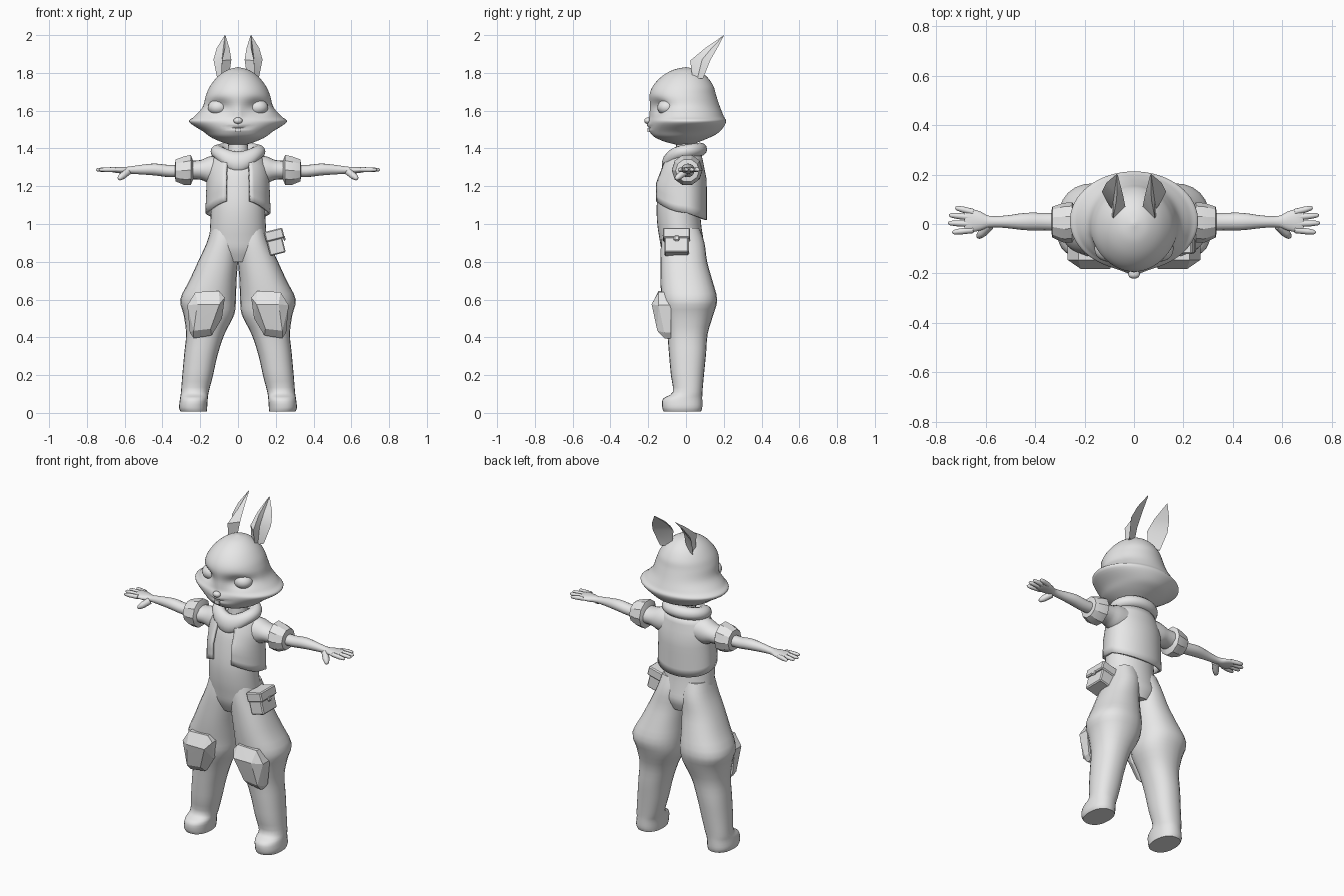
import bpy, bmesh, math
from mathutils import Vector, Matrix

if "Cube" in bpy.data.objects:
    bpy.data.objects.remove(bpy.data.objects["Cube"])

grey = bpy.data.materials.new("warm_grey")
grey.diffuse_color = (0.8, 0.8, 0.8, 1)
grey.use_nodes = True
grey.node_tree.nodes["Principled BSDF"].inputs["Base Color"].default_value = grey.diffuse_color


def finish(name, bm, mirror=False, angle=40):
    bmesh.ops.recalc_face_normals(bm, faces=bm.faces)
    me = bpy.data.meshes.new(name)
    bm.to_mesh(me)
    bm.free()
    me.materials.append(grey)
    ob = bpy.data.objects.new(name, me)
    bpy.context.collection.objects.link(ob)
    if mirror:
        ob.modifiers.new("mirror", 'MIRROR').use_bisect_axis[0] = False
        ob.modifiers["mirror"].use_mirror_merge = False
    bpy.ops.object.select_all(action='DESELECT')
    bpy.context.view_layer.objects.active = ob
    ob.select_set(True)
    if angle:
        bpy.ops.object.shade_smooth_by_angle(angle=math.radians(angle))
    return ob


def skin(rings, closed=True, caps=True):
    """Bridge a list of point rings into a surface."""
    bm = bmesh.new()
    vs = [[bm.verts.new(p) for p in r] for r in rings]
    n = len(vs[0])
    for a, b in zip(vs, vs[1:]):
        for i in range(n if closed else n - 1):
            j = (i + 1) % n
            bm.faces.new((a[i], a[j], b[j], b[i]))
    if caps:
        bm.faces.new(vs[0])
        bm.faces.new(vs[-1])
    return bm


def smooth_rows(rows, steps):
    """Catmull-Rom interpolation of section rows."""
    out = []
    for i in range(len(rows) - 1):
        p0, p1, p2, p3 = (rows[max(0, min(len(rows) - 1, i + k))] for k in (-1, 0, 1, 2))
        for s in range(steps):
            t = s / steps
            out.append([0.5 * (2 * b + (c - a) * t + (2 * a - 5 * b + 4 * c - d) * t * t
                               + (3 * b - a - 3 * c + d) * t ** 3)
                        for a, b, c, d in zip(p0, p1, p2, p3)])
    return out + [list(rows[-1])]


def loft(rows, n=20, steps=3, axis='z', power=1.0):
    """Rows are (position, min a, max a, min b, max b) of elliptical sections."""
    rings = []
    for t, a0, a1, b0, b1 in smooth_rows(rows, steps):
        ring = []
        for i in range(n):
            c, s = math.cos(math.tau * i / n), math.sin(math.tau * i / n)
            a = (a0 + a1) / 2 + (a1 - a0) / 2 * math.copysign(abs(c) ** power, c)
            b = (b0 + b1) / 2 + (b1 - b0) / 2 * math.copysign(abs(s) ** power, s)
            ring.append((a, b, t) if axis == 'z' else (t, a, b))
        rings.append(ring)
    return skin(rings)


def hull(points):
    bm = bmesh.new()
    for p in points:
        bm.verts.new(p)
    bmesh.ops.convex_hull(bm, input=bm.verts)
    return bm


def ball(name, centre, size, mirror=False):
    bm = bmesh.new()
    bmesh.ops.create_uvsphere(bm, u_segments=20, v_segments=14, radius=1)
    bmesh.ops.transform(bm, matrix=Matrix.LocRotScale(Vector(centre), None, Vector(size)), verts=bm.verts)
    return finish(name, bm, mirror)


def bump(x, z, cx, cz, sx, sz):
    return math.exp(-((x - cx) / sx) ** 2 - ((z - cz) / sz) ** 2)


# Head with eye sockets, muzzle and smile
head = [(1.42, .04, -.05, .03), (1.435, .09, -.11, .07), (1.46, .145, -.165, .13), (1.49, .185, -.185, .18),
        (1.54, .258, -.188, .212), (1.57, .23, -.182, .20), (1.62, .187, -.185, .18), (1.68, .17, -.193, .16),
        (1.73, .148, -.175, .145), (1.78, .108, -.13, .11), (1.815, .058, -.07, .06), (1.83, .005, -.005, .005)]
bm = loft([(z, -w, w, a, b) for z, w, a, b in head], n=64, steps=5)
for v in bm.verts:
    if v.co.y < -.05:
        x, z = abs(v.co.x), v.co.z
        v.co.y += .035 * bump(x, z, .105, 1.62, .055, .038)
        v.co.y -= .012 * bump(x, z, 0, 1.57, .022, .06)
        v.co.y -= .014 * bump(x, z, 0, 1.515, .06, .03)
        if x < .08:
            v.co.y += .012 * bump(x, z, 0, 1.508 + 1.5 * x * x, .08, .007)
finish("head", bm, angle=60)
ball("eye", (.105, -.10, 1.617), (.055, .052, .043), True)
ball("nose", (0, -.203, 1.547), (.024, .018, .017))
bm = bmesh.new()
bmesh.ops.create_cube(bm, size=1, matrix=Matrix.LocRotScale(Vector((0, -.193, 1.498)), None, Vector((.032, .02, .022))))
finish("front_teeth", bm, angle=0)

# Cupped ears: front edge, inner back, rear edge, groove
ear = [[(.09, .035, 1.77), (.05, .06, 1.77), (.11, .09, 1.77), (.09, .06, 1.77)],
       [(.085, .022, 1.865), (.035, .07, 1.87), (.13, .13, 1.87), (.085, .085, 1.87)],
       [(.07, .10, 1.93), (.045, .12, 1.93), (.113, .165, 1.93), (.078, .135, 1.93)],
       [(.068, .198, 1.998), (.066, .2, 1.998), (.07, .202, 2.0), (.069, .2, 1.998)]]
finish("ear", skin(ear), True, 30)

# Neck, torso, trousers with feet
finish("neck", loft([(1.33, -.06, .06, -.06, .06), (1.44, -.05, .05, -.05, .05)], steps=1))
torso = [(.80, .10, -.10, .08), (.86, .155, -.128, .10), (.92, .152, -.14, .092), (1.0, .147, -.152, .08),
         (1.1, .142, -.155, .075), (1.22, .135, -.138, .085), (1.3, .14, -.115, .08), (1.37, .08, -.07, .06)]
finish("torso", loft([(z, -w, w, a, b) for z, w, a, b in torso], n=32, steps=3))
leg = [(.008, .165, .305, -.118, .08), (.03, .163, .312, -.126, .086), (.075, .16, .307, -.122, .086),
       (.11, .155, .302, -.07, .087), (.2, .132, .295, -.08, .095), (.31, .107, .285, -.09, .106),
       (.42, .07, .275, -.10, .115), (.52, .02, .288, -.12, .145), (.6, .011, .306, -.13, .165),
       (.7, .008, .258, -.135, .14), (.8, .0, .212, -.135, .112), (.9, -.005, .166, -.132, .098),
       (.98, .0, .142, -.12, .07)]
finish("trouser_leg", loft(leg, n=24, steps=3, power=.88), True, 50)

# Open waistcoat with slanted hem
rings = []
for k in range(9):
    t = k / 8
    ring = []
    for i in range(41):
        gap = math.radians(22)
        ang = -math.pi / 2 + gap + (math.tau - 2 * gap) * i / 40
        c, s = math.cos(ang), math.sin(ang)
        w = .115 + .045 * math.sin(min(1, t * 2.6) * math.pi / 2) + .012 * max(0, t - .5)
        front = .10 + .065 * min(1, t * 1.6)
        back = .075 + .028 * min(1, t * 2.5)
        hem = 1.06 - .038 * s if s > 0 else 1.06 + .07 * s * s
        ring.append((w * c, (back if s > 0 else front) * s, 1.37 + (hem - 1.37) * t))
    rings.append(ring)
vest = finish("waistcoat", skin(rings, closed=False, caps=False), angle=50)
sol = vest.modifiers.new("thickness", 'SOLIDIFY')
sol.thickness, sol.offset = .014, 0

# Shoulder sleeves and flared cuffs (sections along x)
finish("sleeve", loft([(.09, -.075, .075, 1.21, 1.365), (.15, -.065, .075, 1.215, 1.358),
                       (.2, -.055, .07, 1.235, 1.338), (.27, -.055, .07, 1.235, 1.335)], axis='x'), True)
finish("cuff", loft([(.235, -.05, .065, 1.24, 1.33), (.25, -.075, .088, 1.203, 1.37),
                     (.285, -.075, .085, 1.203, 1.362), (.33, -.055, .07, 1.222, 1.345),
                     (.333, -.04, .055, 1.24, 1.325)], n=10, steps=1, axis='x'), True, 25)

# Arms with palm, fingers and thumb
finish("arm", loft([(.26, -.03, .045, 1.25, 1.315), (.36, -.026, .045, 1.248, 1.312), (.44, -.025, .045, 1.257, 1.32),
                    (.52, -.016, .034, 1.263, 1.312), (.585, -.014, .033, 1.267, 1.303),
                    (.62, -.026, .05, 1.268, 1.303), (.665, -.034, .062, 1.274, 1.301),
                    (.685, -.028, .056, 1.28, 1.297)], axis='x', n=16), True, 60)


def digit(name, a, b, r0, r1):
    a, b = Vector(a), Vector(b)
    rot = (b - a).to_track_quat('Z', 'Y')
    rows = [(0, r0), (.6, r0 * .95), (.92, r1), (1, r1 * .4)]
    rings = [[a + (b - a) * t + rot @ Vector((r * math.cos(math.tau * i / 8), r * math.sin(math.tau * i / 8), 0))
              for i in range(8)] for t, r in rows]
    finish(name, skin(rings), True, 60)


for i, (y0, y1, end) in enumerate([(-.024, -.034, .735), (.0, .004, .752), (.026, .036, .748), (.048, .066, .722)]):
    digit("finger_%d" % (i + 1), (.65, y0, 1.288), (end, y1, 1.287), .013, .009)
digit("thumb", (.585, -.005, 1.276), (.632, -.055, 1.238), .02, .012)

# Neckerchief: tilted roll dipping to a point in front
rings = []
for i in range(40):
    ang = math.tau * i / 40
    c, s = math.cos(ang), math.sin(ang)
    dip = max(0, -s) ** 3
    ring = []
    for j in range(12):
        u = math.tau * j / 12
        r = .038 * math.cos(u) - .008 * math.sin(u) * dip
        h = (.036 + .022 * dip) * math.sin(u)
        ring.append(((.107 + r) * c, -.008 + (.082 + r) * s, 1.383 + .012 * s - .045 * dip + h))
    rings.append(ring)
finish("neckerchief", skin(rings + [rings[0]], caps=False), angle=50)
bpy.context.object.modifiers.new("weld", 'WELD')

# Knee pads
outline = [(.07, .61), (.10, .645), (.225, .64), (.268, .57), (.255, .425), (.235, .395), (.14, .41), (.085, .5)]
face = [(.098, .575), (.215, .575), (.235, .435), (.145, .445)]
pts = [(x, -.145 if z > .5 else -.115, z) for x, z in outline]
pts += [(x, -.08, z) for x, z in outline]
pts += [(x, -.182 if z > .5 else -.152, z) for x, z in face]
finish("knee_pad", hull(pts), True, 15)

# Belt pouch with flap, leaning out along the hip
lean = Matrix.Translation((.195, -.05, .908)) @ Matrix.Rotation(math.radians(-15), 4, 'Y').inverted()
lean = Matrix.Translation((.195, -.05, .908)) @ Matrix.Rotation(math.radians(-14), 4, 'Y')
lean = lean if (lean.to_3x3() @ Vector((1, 0, 0))).z > 0 else lean.inverted()
for name, loc, size in [("pouch", (0, 0, -.012), (.085, .13, .115)), ("pouch_flap", (.005, 0, .034), (.1, .144, .055)),
                        ("pouch_clasp", (.052, 0, .005), (.012, .03, .03))]:
    bm = bmesh.new()
    bmesh.ops.create_cube(bm, size=1, matrix=lean @ Matrix.LocRotScale(Vector(loc), None, Vector(size)))
    bmesh.ops.bevel(bm, geom=bm.edges[:], offset=.006, segments=1, affect='EDGES')
    finish(name, bm, angle=30)
